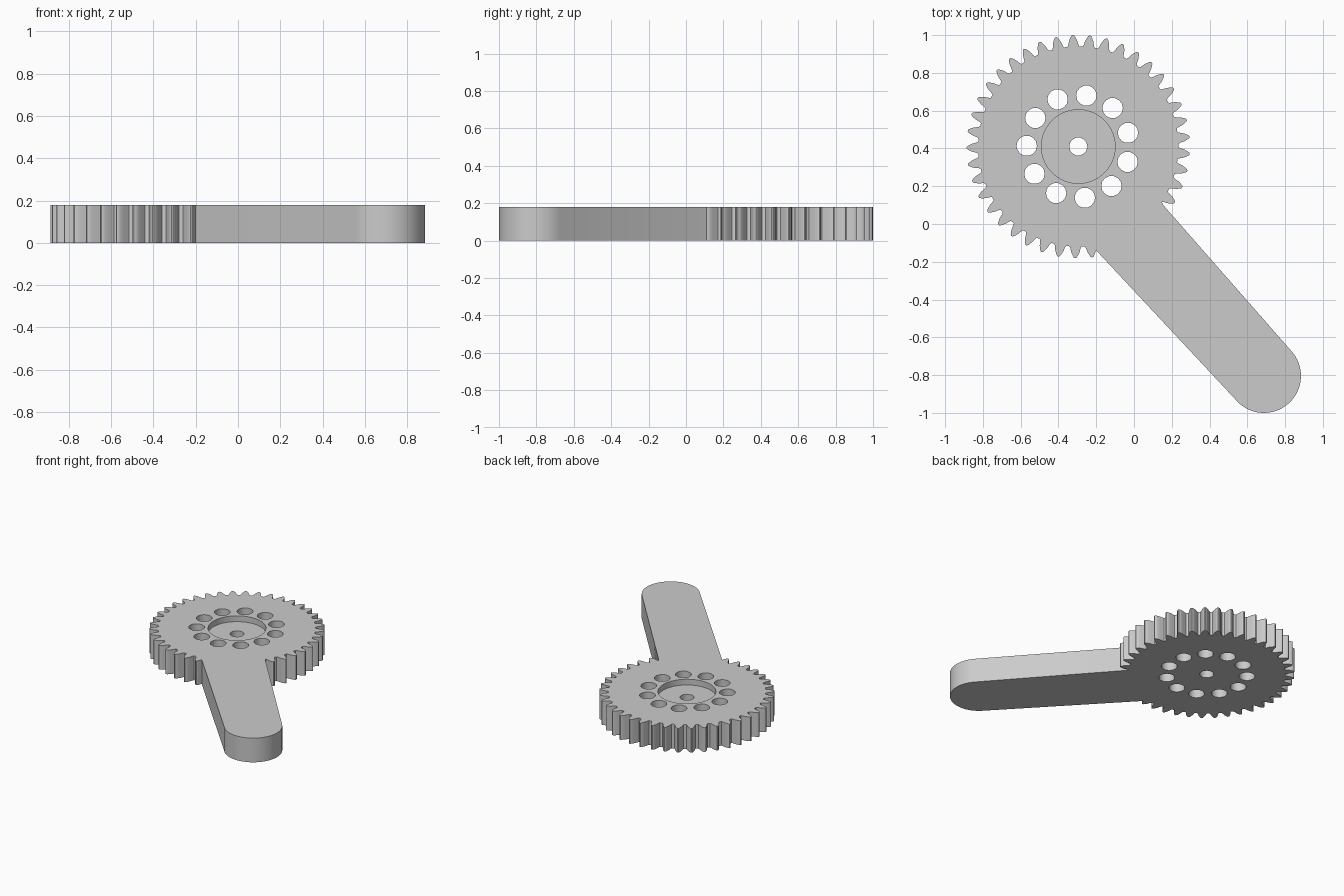
import bpy, bmesh
from math import cos, sin, atan2, radians, pi, tau
from mathutils import Vector

if "Cube" in bpy.data.objects:
    bpy.data.objects.remove(bpy.data.objects["Cube"], do_unlink=True)

THICK = 0.18
HUB = Vector((-0.295, 0.41))
TEETH = 41
PITCH = tau / TEETH
PHASE = radians(5)

grey = bpy.data.materials.new("plain grey")
grey.use_nodes = True
grey.diffuse_color = (0.6, 0.6, 0.6, 1)
grey.node_tree.nodes["Principled BSDF"].inputs["Base Color"].default_value = (0.6, 0.6, 0.6, 1)


def prism(name, rings, z0, z1):
    """Extrude one or more closed outlines from z0 to z1."""
    bm = bmesh.new()
    for ring in rings:
        face = bm.faces.new([bm.verts.new((p[0], p[1], z0)) for p in ring])
        top = bmesh.ops.extrude_face_region(bm, geom=[face])["geom"]
        moved = [v for v in top if isinstance(v, bmesh.types.BMVert)]
        bmesh.ops.translate(bm, verts=moved, vec=(0, 0, z1 - z0))
    bmesh.ops.recalc_face_normals(bm, faces=bm.faces)
    mesh = bpy.data.meshes.new(name)
    bm.to_mesh(mesh)
    bm.free()
    mesh.materials.append(grey)
    obj = bpy.data.objects.new(name, mesh)
    bpy.context.collection.objects.link(obj)
    return obj


def polar(centre, radius, angle):
    return centre + radius * Vector((cos(angle), sin(angle)))


def circle(centre, radius, sides):
    return [polar(centre, radius, tau * i / sides) for i in range(sides)]


# Gear teeth: half profile as (radius, half angle in degrees), mirrored per tooth
flank = [(0.53, 3.4), (0.54, 2.85), (0.5625, 2.15), (0.578, 1.35), (0.588, 0.75), (0.591, 0.3)]
tooth = [(r, -a) for r, a in flank] + [(r, a) for r, a in reversed(flank)]

# Arm: straight sides that run tangentially into a round end
right_root, left_root = Vector((0.155, 0.1)), Vector((-0.2, -0.14))
tip = Vector((0.688, -0.804))
start = atan2(right_root.y - HUB.y, right_root.x - HUB.x)
stop = atan2(left_root.y - HUB.y, left_root.x - HUB.x) + tau

outline = []
for i in range(TEETH + 1):
    for r, a in tooth:
        angle = PHASE + (i - 6) * PITCH + radians(a)
        if start + 0.01 < angle < stop - 0.01:
            outline.append(polar(HUB, r, angle))
arc_from, arc_to = radians(-133), radians(41.5)
outline.append(left_root)
outline += [polar(tip, 0.196, arc_from + (arc_to - arc_from) * i / 32) for i in range(33)]
outline.append(right_root)
crank = prism("gear_with_arm", [outline], 0, THICK)

# Ring of through holes, hub recess and centre hole
ring = [circle(polar(HUB, 0.273, radians(15.5) + tau * i / 11), 0.054, 14) for i in range(11)]
cutters = [
    prism("ring_hole_cutter", ring, -0.1, 0.3),
    prism("recess_cutter", [circle(HUB, 0.195, 64)], THICK - 0.043, 0.3),
    prism("centre_hole_cutter", [circle(HUB, 0.048, 14)], -0.1, 0.3),
]
for cutter in cutters:
    cutter.hide_render = True
    cut = crank.modifiers.new(cutter.name, "BOOLEAN")
    cut.operation = "DIFFERENCE"
    cut.solver = "EXACT"
    cut.object = cutter

bpy.ops.object.select_all(action="DESELECT")
crank.select_set(True)
bpy.context.view_layer.objects.active = crank
for cutter in cutters:
    bpy.ops.object.modifier_apply(modifier=cutter.name)
    bpy.data.objects.remove(cutter, do_unlink=True)

bpy.ops.object.shade_smooth_by_angle(angle=radians(30))
